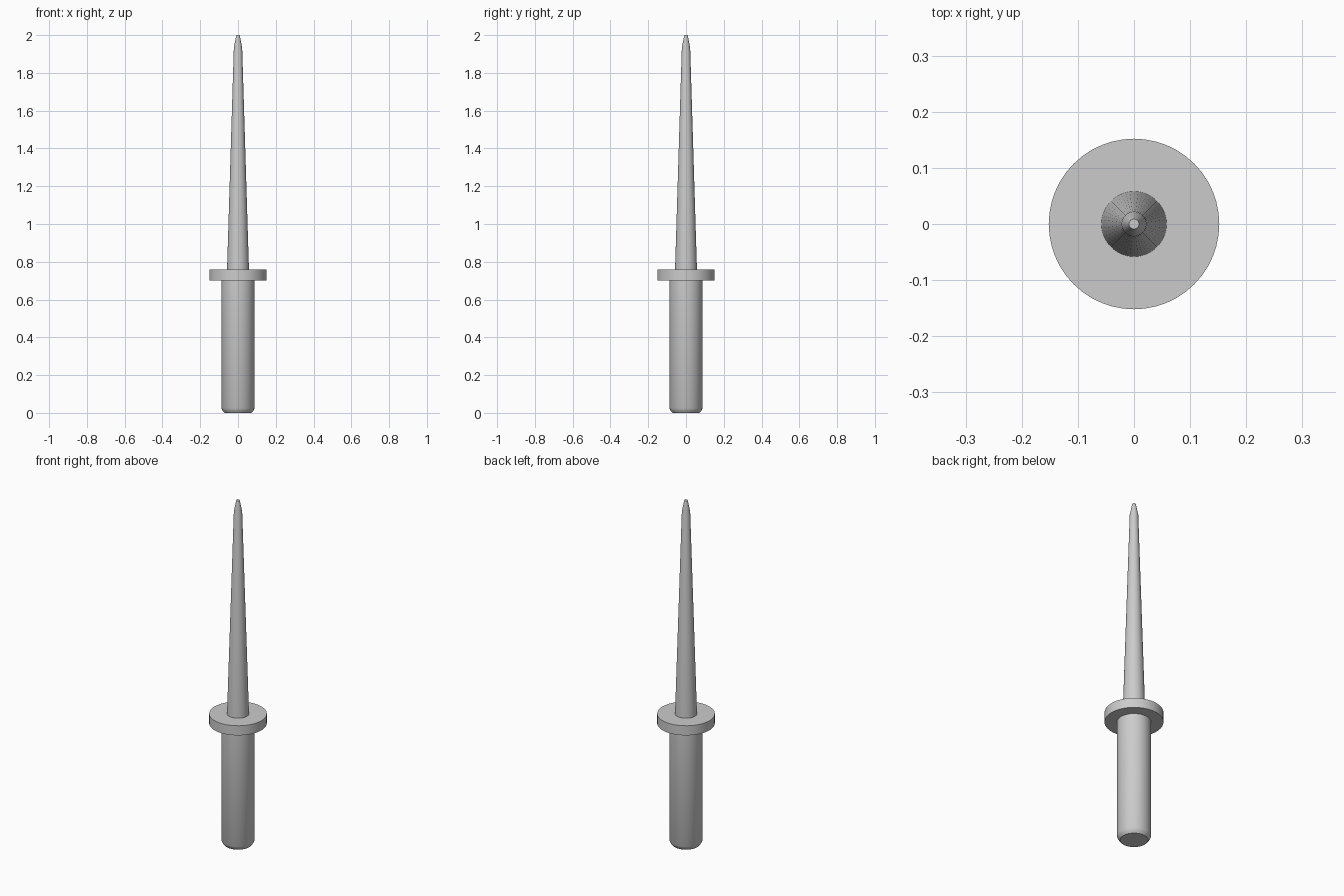
import bpy
import bmesh
from math import cos, sin, tau, radians

SIDES = 48

cube = bpy.data.objects.get("Cube")
if cube:
    bpy.data.objects.remove(cube, do_unlink=True)

grey = bpy.data.materials.new("plain grey")
grey.use_nodes = True
colour = (0.6, 0.6, 0.6, 1.0)
grey.diffuse_color = colour
grey.node_tree.nodes["Principled BSDF"].inputs["Base Color"].default_value = colour


def lathe(name, profile):
    """Turn a list of (radius, height) points, bottom to top, into a capped solid."""
    bm = bmesh.new()
    rings = [[bm.verts.new((r * cos(tau * i / SIDES), r * sin(tau * i / SIDES), z))
              for i in range(SIDES)] for r, z in profile]
    for low, high in zip(rings, rings[1:]):
        for i in range(SIDES):
            j = (i + 1) % SIDES
            bm.faces.new((low[i], low[j], high[j], high[i]))
    bm.faces.new(rings[0][::-1])
    bm.faces.new(rings[-1])
    mesh = bpy.data.meshes.new(name)
    bm.to_mesh(mesh)
    bm.free()
    mesh.materials.append(grey)
    obj = bpy.data.objects.new(name, mesh)
    bpy.context.collection.objects.link(obj)
    bpy.ops.object.select_all(action="DESELECT")
    obj.select_set(True)
    bpy.context.view_layer.objects.active = obj
    bpy.ops.object.shade_smooth_by_angle(angle=radians(30))
    return obj


# Grip with a chamfered pommel end
lathe("handle", [(0.072, 0.0), (0.081, 0.011), (0.088, 0.025), (0.088, 0.702)])

# Round disc guard
lathe("guard", [(0.152, 0.702), (0.152, 0.758)])

# Long tapering blade with a steeper blunt tip
lathe("blade", [(0.058, 0.758), (0.022, 1.935), (0.009, 2.0)])
